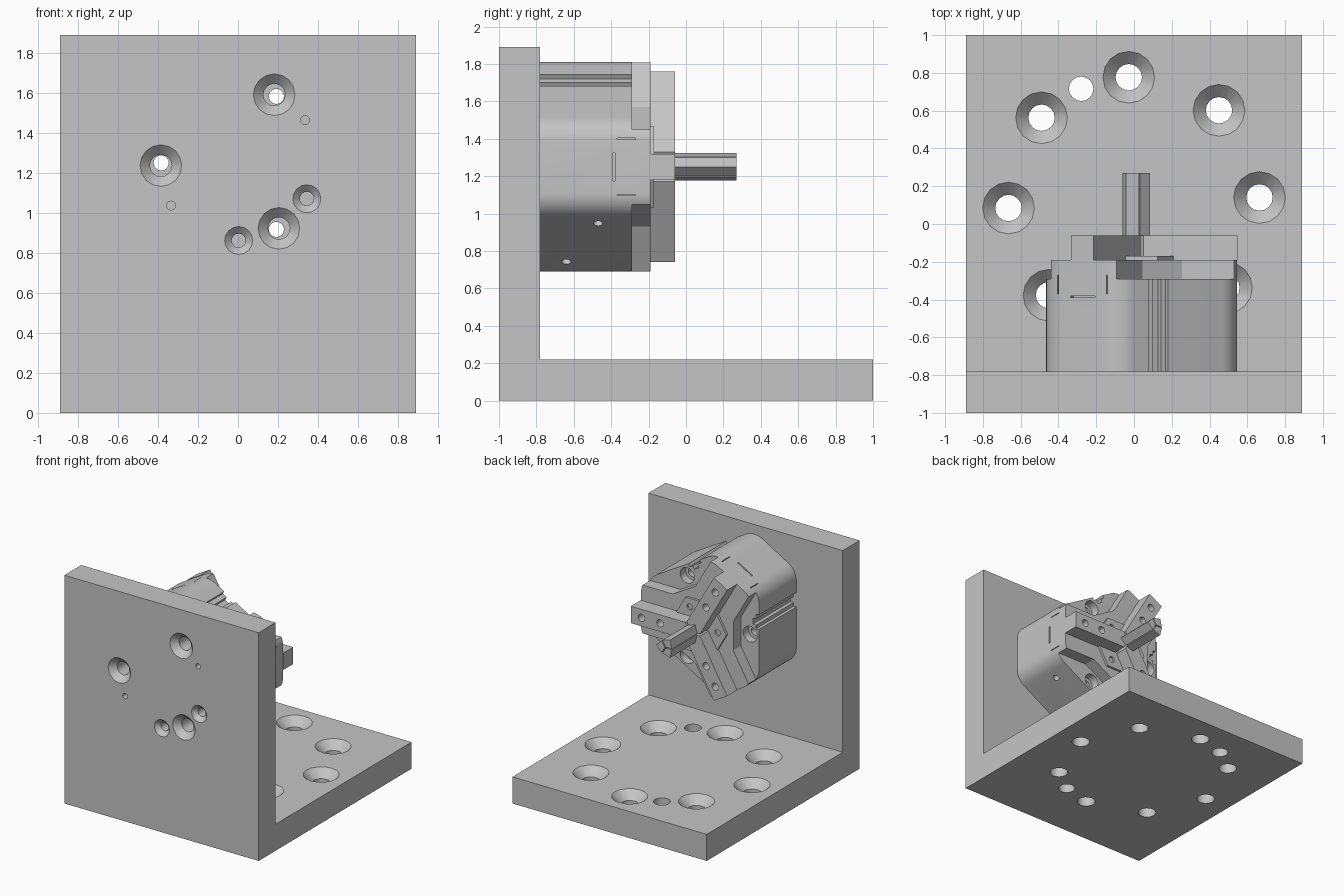
import bpy, bmesh
from math import sin, cos, pi, radians, sqrt
from mathutils import Vector

if "Cube" in bpy.data.objects:
    bpy.data.objects.remove(bpy.data.objects["Cube"])

AXIS_Z = 1.25            # height of the gripper axis
JAWS = (0, 120, 240)     # jaw directions around the axis
SECTORS = (60, 180, 300) # gaps between the jaws

metal = bpy.data.materials.new("light_grey_metal")
metal.use_nodes = True
grey = (0.56, 0.56, 0.56, 1)
metal.diffuse_color = grey
metal.node_tree.nodes["Principled BSDF"].inputs["Base Color"].default_value = grey


def finish(name, bm):
    bmesh.ops.recalc_face_normals(bm, faces=bm.faces)
    mesh = bpy.data.meshes.new(name)
    bm.to_mesh(mesh)
    bm.free()
    mesh.materials.append(metal)
    ob = bpy.data.objects.new(name, mesh)
    bpy.context.collection.objects.link(ob)
    return ob


def prism(name, points, direction):
    """Extrude a closed outline of 3D points."""
    bm = bmesh.new()
    face = bm.faces.new([bm.verts.new(p) for p in points])
    out = bmesh.ops.extrude_face_region(bm, geom=[face])
    moved = [v for v in out["geom"] if isinstance(v, bmesh.types.BMVert)]
    bmesh.ops.translate(bm, verts=moved, vec=direction)
    return finish(name, bm)


def polar(r, t, angle, y):
    """Point at radius r and sideways offset t, turned around the gripper axis."""
    a = radians(angle)
    return Vector((r * cos(a) - t * sin(a), y, AXIS_Z + r * sin(a) + t * cos(a)))


def slab(name, outline, angle, y0, y1):
    return prism(name, [polar(r, t, angle, y0) for r, t in outline], (0, y1 - y0, 0))


def block(name, r0, r1, t0, t1, angle, y0, y1):
    return slab(name, [(r0, t0), (r1, t0), (r1, t1), (r0, t1)], angle, y0, y1)


def lathe(origin, axis, profile, sides=16):
    """Turned cutter from (radius, depth) steps along an axis."""
    axis = Vector(axis).normalized()
    u = axis.orthogonal().normalized()
    w = axis.cross(u)
    bm = bmesh.new()
    rings = []
    for r, h in profile:
        rings.append([bm.verts.new(Vector(origin) + axis * h
                      + (u * cos(2 * pi * i / sides) + w * sin(2 * pi * i / sides)) * r)
                      for i in range(sides)])
    for a, b in zip(rings, rings[1:]):
        for i in range(sides):
            j = (i + 1) % sides
            bm.faces.new((a[i], a[j], b[j], b[i]))
    bm.faces.new(rings[0])
    bm.faces.new(rings[-1])
    return finish("cutter", bm)


def carve(ob, cutters):
    """Subtract the cutters, keep the result and delete the cutters."""
    for c in cutters:
        c.hide_render = True
        m = ob.modifiers.new("cut", 'BOOLEAN')
        m.operation, m.solver, m.object = 'DIFFERENCE', 'EXACT', c
    deps = bpy.context.evaluated_depsgraph_get()
    ob.data = bpy.data.meshes.new_from_object(ob.evaluated_get(deps))
    ob.modifiers.clear()
    for c in cutters:
        bpy.data.objects.remove(c)


def drill(origin, axis, r, depth):
    return lathe(origin, axis, [(r, -0.02), (r, depth)])


def countersink(origin, axis, outer, inner, depth):
    slope = outer - inner
    return lathe(origin, axis, [(outer + 0.01, -0.01), (inner, slope), (inner, depth)])


# L-shaped bracket
side = [(-1, 0), (1, 0), (1, 0.22), (-0.78, 0.22), (-0.78, 1.89), (-1, 1.89)]
bracket = prism("angle_bracket", [(-0.89, y, z) for y, z in side], (1.78, 0, 0))
cuts = []
# ring of countersunk holes and two dowel holes in the base
for i in range(8):
    a = radians(2.4 + 45 * i)
    cuts.append(countersink((0.665 * cos(a), 0.1125 + 0.665 * sin(a), 0.22),
                            (0, 0, -1), 0.137, 0.07, 0.3))
for deg in (114.9, 294.9):
    a = radians(deg)
    cuts.append(drill((0.665 * cos(a), 0.1125 + 0.665 * sin(a), 0.22), (0, 0, -1), 0.065, 0.3))
# mounting holes in the upright
for deg in SECTORS:
    cuts.append(countersink(polar(0.386, 0, deg + 2, -1), (0, 1, 0), 0.104, 0.055, 0.3))
for deg in (-27.5, -89.5):
    cuts.append(countersink(polar(0.388, 0, deg, -1), (0, 1, 0), 0.07, 0.035, 0.3))
for deg in (32.5, 212.5):
    cuts.append(drill(polar(0.397, 0, deg, -1), (0, 1, 0), 0.022, 0.3))
carve(bracket, cuts)

# Gripper body: six-sided block with rounded corners
R, JAW_D, SECTOR_D = 0.15, 0.545, 0.465
outline = []
for k in range(6):
    p, q = (JAW_D, SECTOR_D) if k % 2 == 0 else (SECTOR_D, JAW_D)
    p, q = p - R, q - R
    t = (q - p * 0.5) / (sqrt(3) / 2)
    centre = polar(p, t, 60 * k, -0.78)
    for s in range(9):
        a = radians(60 * k + 7.5 * s)
        outline.append(centre + Vector((R * cos(a), 0, R * sin(a))))
body = prism("gripper_body", outline, (0, 0.59, 0))
cuts = []
for deg in SECTORS:
    # open pocket with a counterbored through hole
    cuts.append(slab("cutter", [(0.3, -0.12), (0.7, -0.81), (0.7, 0.81), (0.3, 0.12)],
                     deg, -0.29, -0.1))
    cuts.append(lathe(polar(0.384, 0, deg, -0.25), (0, -1, 0),
                      [(0.065, 0), (0.065, 0.11), (0.038, 0.11), (0.038, 0.6)]))
for deg, s in ((60, 1), (180, -1)):
    # sensor grooves along two sides
    cuts.append(block("cutter", 0.44, 0.52, s * 0.06, s * 0.18, deg, -0.8, -0.27))
    cuts.append(block("cutter", 0.41, 0.52, s * 0.09, s * 0.14, deg, -0.81, -0.26))
for t, y in ((0.2, -0.47), (-0.21, -0.64)):
    # air ports on the third side
    cuts.append(drill(polar(SECTOR_D, t, 300, y), -(polar(1, 0, 300, 0) - polar(0, 0, 0, 0)),
                      0.025, 0.08))
for deg in JAWS:
    # guide seams on the jaw ends
    cuts.append(block("cutter", 0.51, 0.6, -0.075, 0.075, deg, -0.39, -0.38))
    for s in (-1, 1):
        cuts.append(block("cutter", 0.51, 0.6, s * 0.147, s * 0.153, deg, -0.37, -0.27))
carve(body, cuts)

# Centre cover with small screw holes
cover = slab("centre_cover", [(0.25 * cos(i * pi / 3), 0.25 * sin(i * pi / 3)) for i in range(6)],
             0, -0.19, -0.17)
carve(cover, [drill(polar(0.17, 0, d, -0.17), (0, -1, 0), 0.025, 0.015) for d in SECTORS])

# Jaws with two screw holes each, and the fingers that meet on the axis
parts = [bracket, body, cover]
for n, deg in enumerate(JAWS, 1):
    jaw = slab(f"jaw_{n}", [(0.01, 0), (0.05, -0.07), (0.548, -0.07), (0.548, 0.07), (0.05, 0.07)],
               deg, -0.19, -0.06)
    carve(jaw, [drill(polar(r, 0, deg, -0.06), (0, -1, 0), 0.03, 0.08) for r in (0.28, 0.45)])
    finger = slab(f"finger_{n}", [(0.005, 0), (0.033, -0.05), (0.085, 0), (0.033, 0.05)],
                  deg, -0.06, 0.27)
    parts += [jaw, finger]

# Smooth the round surfaces, keep the machined edges sharp
bpy.ops.object.select_all(action='DESELECT')
for ob in parts:
    ob.select_set(True)
bpy.context.view_layer.objects.active = body
bpy.ops.object.shade_smooth_by_angle(angle=radians(28))
